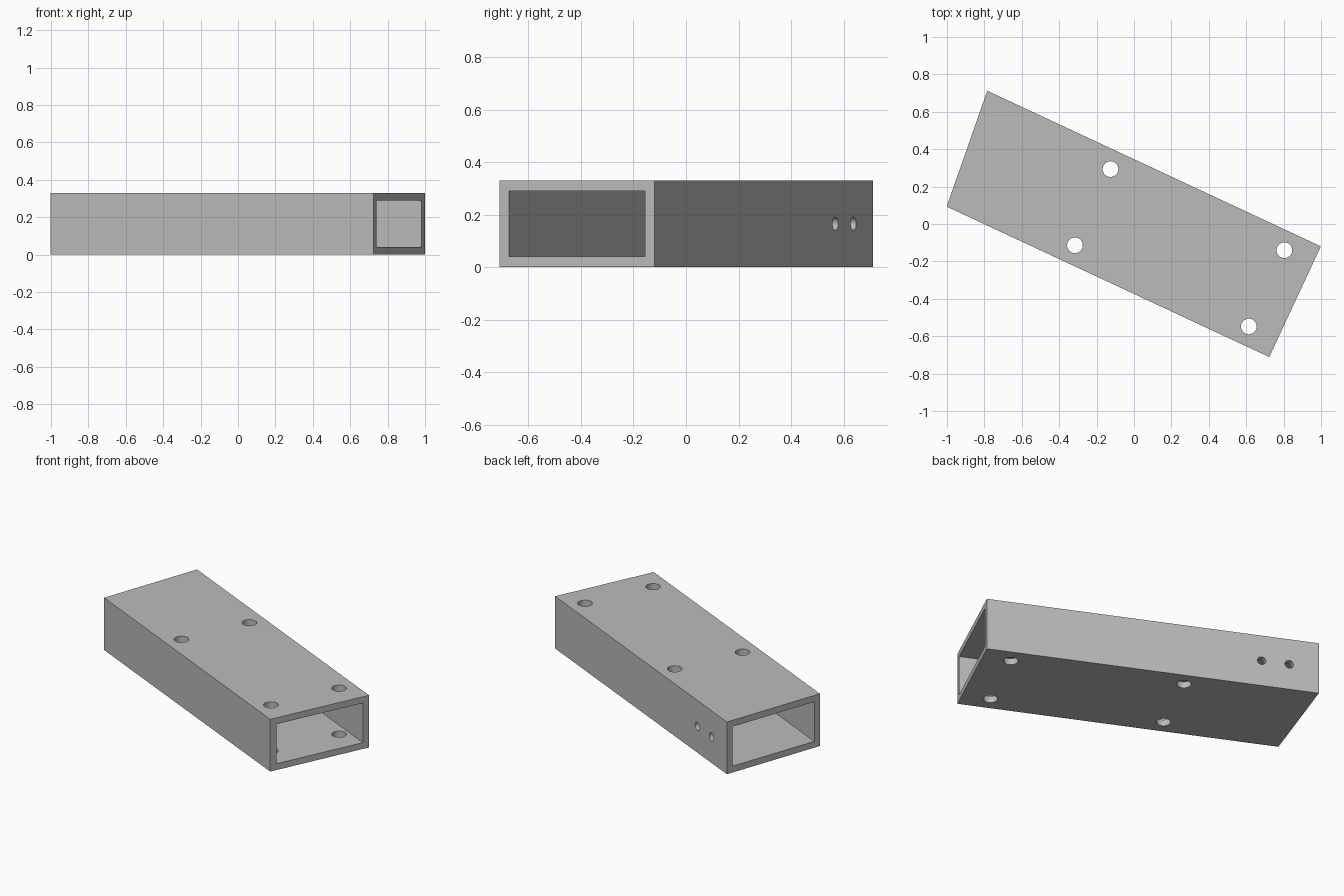
import bpy
import bmesh
from math import radians, pi
from mathutils import Matrix

if "Cube" in bpy.data.objects:
    bpy.data.objects.remove(bpy.data.objects["Cube"])

HEIGHT, WALL = 0.33, 0.04
RIGHT, LEFT = -0.339, 0.314        # side faces, across the tube
SQUARE_END = 0.956                 # straight cut end
MITRE_A, MITRE_B = -0.947, -1.012  # slanted cut end at each side
TURN = Matrix.Rotation(radians(-25), 4, "Z")

grey = bpy.data.materials.new("grey_metal")
grey.use_nodes = True
grey.diffuse_color = (0.5, 0.5, 0.5, 1)
grey.node_tree.nodes["Principled BSDF"].inputs["Base Color"].default_value = (0.5, 0.5, 0.5, 1)


def make_object(name, bm):
    bmesh.ops.recalc_face_normals(bm, faces=bm.faces)
    mesh = bpy.data.meshes.new(name)
    bm.to_mesh(mesh)
    bm.free()
    mesh.materials.append(grey)
    obj = bpy.data.objects.new(name, mesh)
    bpy.context.collection.objects.link(obj)
    return obj


def mitre(y):
    return MITRE_A + (MITRE_B - MITRE_A) * (y - RIGHT) / (LEFT - RIGHT)


# Hollow rectangular tube: outer and inner rings at both ends
bm = bmesh.new()
rings = []
for inset in (0, WALL):
    y0, y1, z0, z1 = RIGHT + inset, LEFT - inset, inset, HEIGHT - inset
    profile = [(y0, z0), (y1, z0), (y1, z1), (y0, z1)]
    rings.append([bm.verts.new((mitre(y), y, z)) for y, z in profile])
    rings.append([bm.verts.new((SQUARE_END, y, z)) for y, z in profile])
outer_a, outer_b, inner_a, inner_b = rings
for p, q in ((outer_a, outer_b), (inner_b, inner_a), (outer_b, inner_b), (inner_a, outer_a)):
    for i in range(4):
        j = (i + 1) % 4
        bm.faces.new((p[i], p[j], q[j], q[i]))
tube = make_object("rectangular_tube", bm)

# Drill cutters: four vertical through holes, two small holes in one side wall
bm = bmesh.new()


def drill(location, radius, depth, rotation=Matrix()):
    bmesh.ops.create_cone(bm, cap_ends=True, segments=32, radius1=radius, radius2=radius,
                          depth=depth, matrix=Matrix.Translation(location) @ rotation)


for x in (-0.238, 0.788):
    for y in (-0.237, 0.213):
        drill((x, y, HEIGHT / 2), 0.042, HEIGHT * 2)
for x in (-0.836, -0.673):
    drill((x, LEFT, HEIGHT / 2), 0.025, WALL * 4, Matrix.Rotation(pi / 2, 4, "X"))
cutter = make_object("hole_cutter", bm)
cutter.hide_render = True

cut = tube.modifiers.new("holes", "BOOLEAN")
cut.operation = "DIFFERENCE"
cut.solver = "EXACT"
cut.object = cutter
bpy.context.view_layer.objects.active = tube
tube.select_set(True)
bpy.ops.object.modifier_apply(modifier=cut.name)
bpy.data.objects.remove(cutter)

# Swing the finished tube into place
tube.data.transform(TURN)
bpy.ops.object.shade_smooth_by_angle(angle=radians(30))
